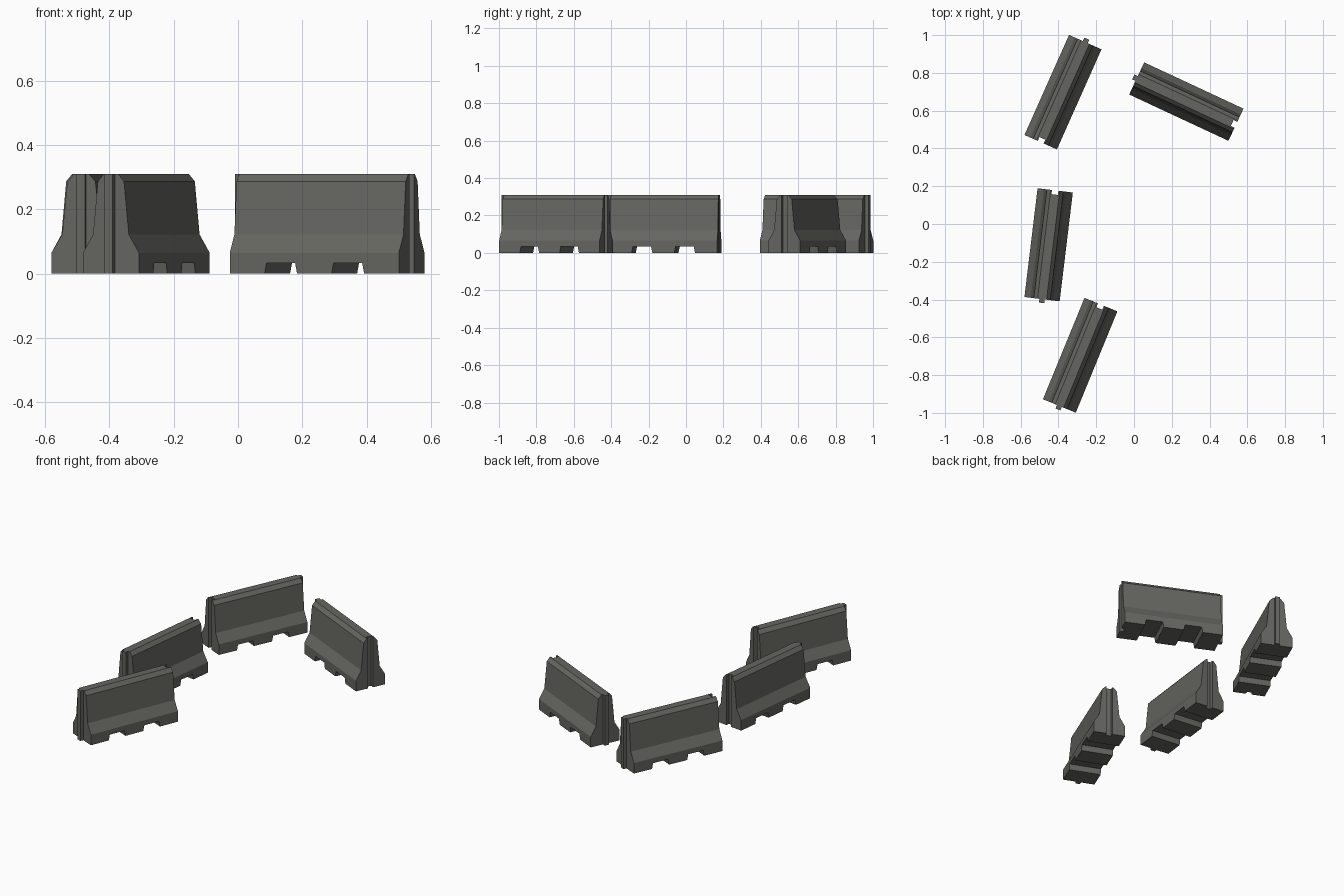
import bpy, bmesh
from math import radians

if "Cube" in bpy.data.objects:
    bpy.data.objects.remove(bpy.data.objects["Cube"])

HALF_LEN = 0.29
HEIGHT = 0.31

concrete = bpy.data.materials.new("dark_grey_concrete")
concrete.diffuse_color = (0.13, 0.13, 0.118, 1)
concrete.use_nodes = True
concrete.node_tree.nodes["Principled BSDF"].inputs["Base Color"].default_value = concrete.diffuse_color


def prism(name, points, axis, start, end):
    """Extrude a closed 2D outline (horizontal, z) along x or y."""
    bm = bmesh.new()
    if axis == "y":
        verts = [bm.verts.new((h, start, z)) for h, z in points]
        move = (0, end - start, 0)
    else:
        verts = [bm.verts.new((start, h, z)) for h, z in points]
        move = (end - start, 0, 0)
    base = bm.faces.new(verts)
    top = bmesh.ops.extrude_face_region(bm, geom=[base])
    bmesh.ops.translate(bm, vec=move, verts=[
        g for g in top["geom"] if isinstance(g, bmesh.types.BMVert)])
    bmesh.ops.recalc_face_normals(bm, faces=bm.faces)
    mesh = bpy.data.meshes.new(name)
    bm.to_mesh(mesh)
    bm.free()
    mesh.materials.append(concrete)
    obj = bpy.data.objects.new(name, mesh)
    bpy.context.collection.objects.link(obj)
    return obj


def rect(half, bottom, top):
    return [(-half, bottom), (half, bottom), (half, top), (-half, top)]


# Barrier body: stepped, tapering cross-section with chamfered top
side = [(0.094, 0), (0.094, 0.065), (0.060, 0.122), (0.044, 0.287), (0.024, HEIGHT)]
body = prism("barrier_body", side + [(-w, z) for w, z in reversed(side)],
             "y", -HALF_LEN, HALF_LEN)

# Interlocking tongue on one end, groove on the other
parts = [
    (prism("tongue", rect(0.014, 0, HEIGHT), "y", -HALF_LEN - 0.02, -HALF_LEN + 0.03), "UNION"),
    (prism("groove_cutter", rect(0.017, -0.1, 0.5), "y", HALF_LEN - 0.022, HALF_LEN + 0.1), "DIFFERENCE"),
]

# Two lifting slots through the foot
for s in (-1, 1):
    slot = [(0.057, -0.01), (0.173, -0.01), (0.164, 0.034), (0.066, 0.034)]
    parts.append((prism("slot_cutter", [(s * h, z) for h, z in slot], "x", -0.2, 0.2),
                  "DIFFERENCE"))

for obj, operation in parts:
    mod = body.modifiers.new(obj.name, "BOOLEAN")
    mod.object = obj
    mod.operation = operation
    mod.solver = "EXACT"

# Bake the finished barrier and drop the helpers
bpy.context.view_layer.update()
deps = bpy.context.evaluated_depsgraph_get()
barrier_mesh = bpy.data.meshes.new_from_object(body.evaluated_get(deps))
barrier_mesh.name = "barrier"
barrier_mesh.materials.clear()
barrier_mesh.materials.append(concrete)
for poly in barrier_mesh.polygons:
    poly.material_index = 0
for obj in [body] + [p[0] for p in parts]:
    bpy.data.objects.remove(obj)

# Four barriers: x, y, turn in degrees
layout = {
    "barrier_back_left": (-0.376, 0.698, 156),
    "barrier_back_right": (0.277, 0.648, -115),
    "barrier_middle": (-0.452, -0.110, -6.9),
    "barrier_front": (-0.285, -0.695, -22.3),
}
for name, (x, y, turn) in layout.items():
    obj = bpy.data.objects.new(name, barrier_mesh)
    obj.location = (x, y, 0)
    obj.rotation_euler.z = radians(turn)
    bpy.context.collection.objects.link(obj)
